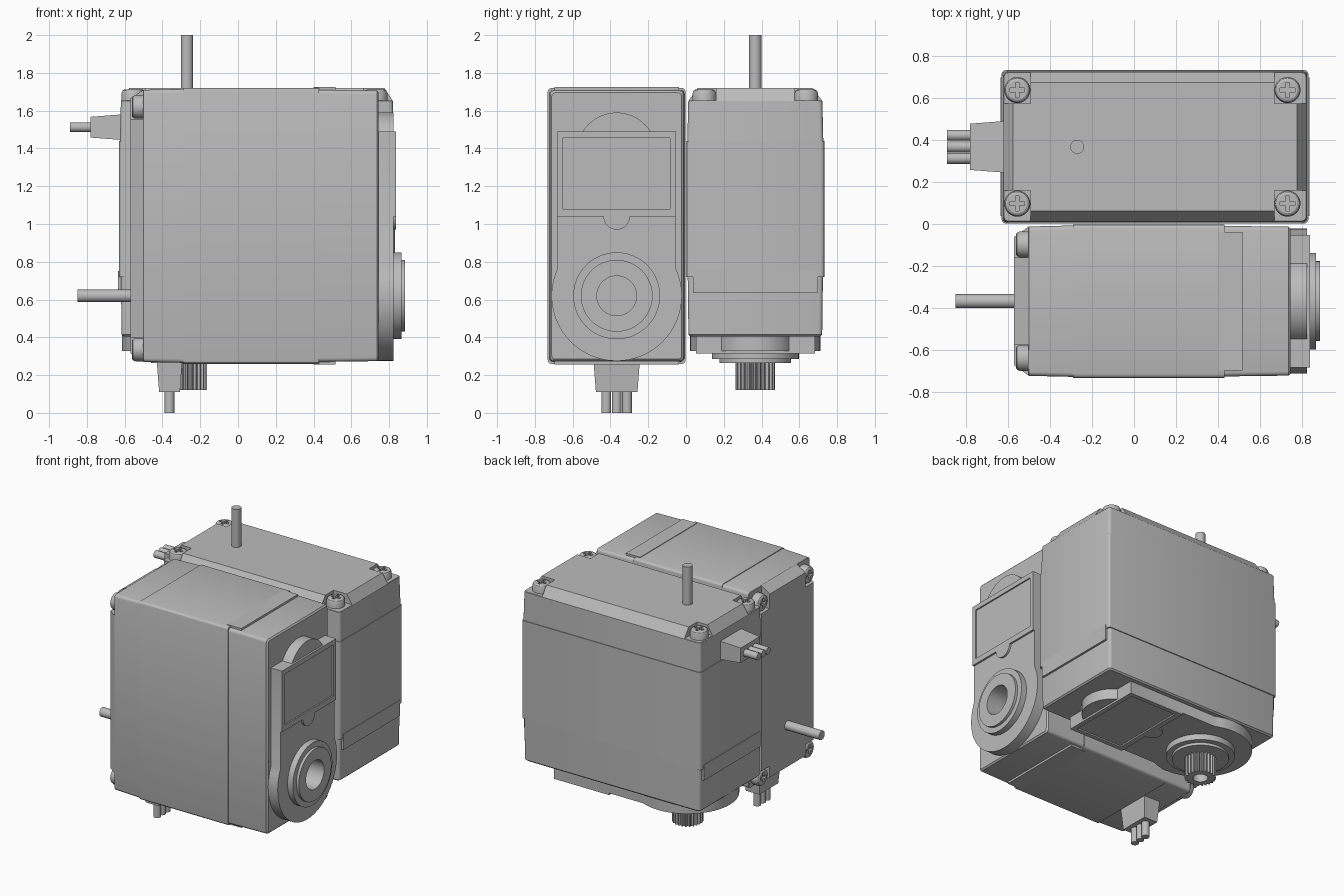
import bpy, bmesh
from math import cos, sin, pi
from mathutils import Matrix, Vector

cube = bpy.data.objects.get("Cube")
if cube:
    bpy.data.objects.remove(cube)

grey = bpy.data.materials.new("plain grey")
grey.use_nodes = True
colour = (0.5, 0.5, 0.5, 1)
grey.diffuse_color = colour
grey.node_tree.nodes["Principled BSDF"].inputs["Base Color"].default_value = colour

# Each servo is made in its own frame: x along the case, y across, z along the shaft.
SHAFT = 0.36


def circle(r, x, y, z, n=48):
    return [Vector((x + r * cos(2 * pi * i / n), y + r * sin(2 * pi * i / n), z)) for i in range(n)]


def rounded(x0, x1, half, z, r=0.02):
    """Rectangle with rounded corners at height z."""
    loop = []
    centres = ((x1 - r, half - r), (x0 + r, half - r), (x0 + r, r - half), (x1 - r, r - half))
    for q, (cx, cy) in enumerate(centres):
        for i in range(4):
            a = (q + i / 3) * pi / 2
            loop.append(Vector((cx + r * cos(a), cy + r * sin(a), z)))
    return loop


def rect(x0, x1, y0, y1, z):
    return [Vector((x0, y0, z)), Vector((x1, y0, z)), Vector((x1, y1, z)), Vector((x0, y1, z))]


def loft(name, frame, *loops):
    """Skin matching loops and close both ends."""
    bm = bmesh.new()
    rings = [[bm.verts.new(p) for p in loop] for loop in loops]
    for a, b in zip(rings, rings[1:]):
        for i in range(len(a)):
            j = (i + 1) % len(a)
            bm.faces.new((a[i], a[j], b[j], b[i]))
    bm.faces.new(rings[0])
    bm.faces.new(rings[-1])
    bmesh.ops.recalc_face_normals(bm, faces=bm.faces)
    mesh = bpy.data.meshes.new(name)
    bm.to_mesh(mesh)
    bm.free()
    mesh.materials.append(grey)
    obj = bpy.data.objects.new(name, mesh)
    bpy.context.collection.objects.link(obj)
    obj.matrix_world = frame
    return obj


def box(name, frame, x0, x1, y0, y1, z0, z1):
    return loft(name, frame, rect(x0, x1, y0, y1, z0), rect(x0, x1, y0, y1, z1))


def rod(name, frame, r, x, y, z0, z1, n=48):
    return loft(name, frame, circle(r, x, y, z0, n), circle(r, x, y, z1, n))


def cut(obj, *cutters):
    bpy.context.view_layer.update()
    bpy.context.view_layer.objects.active = obj
    for cutter in cutters:
        mod = obj.modifiers.new("cut", "BOOLEAN")
        mod.operation = "DIFFERENCE"
        mod.solver = "EXACT"
        mod.object = cutter
        bpy.ops.object.modifier_apply(modifier=mod.name)
    for cutter in cutters:
        bpy.data.objects.remove(cutter)


def servo(side, frame, splined):
    parts = []

    def keep(obj):
        parts.append(obj)
        return obj

    # Case: sloped rear cover, middle shell and front cover
    rear = keep(loft(side + "_rear_cover", frame, rounded(0.055, 1.405, 0.305, -0.57),
                     rounded(0.01, 1.45, 0.355, -0.5), rounded(0.005, 1.455, 0.36, -0.29)))
    keep(loft(side + "_middle_case", frame, rounded(0, 1.46, 0.365, -0.29),
              rounded(0, 1.46, 0.365, 0.43)))
    front = keep(loft(side + "_front_cover", frame, rounded(0.01, 1.45, 0.358, 0.43),
                      rounded(0.014, 1.446, 0.354, 0.735), rounded(0.024, 1.436, 0.344, 0.745)))
    keep(box(side + "_case_tongue", frame, -0.004, 1.464, -0.33, 0.33, 0.4, 0.515))

    # Corner pockets with cross-head screws
    pockets = []
    for x, sx in ((0.075, -1), (1.36, 1)):
        for y in (-0.27, 0.27):
            sy = 1 if y > 0 else -1
            xs = sorted((x - 0.063 * sx, x + 0.2 * sx))
            ys = sorted((y - 0.063 * sy, y + 0.2 * sy))
            pockets.append(box("pocket_cutter", frame, *xs, *ys, -0.7, -0.503))
            screw = keep(loft(side + "_screw", frame, circle(0.062, x, y, -0.48),
                              circle(0.062, x, y, -0.543), circle(0.056, x, y, -0.556),
                              circle(0.046, x, y, -0.562)))
            cut(screw,
                box("slot_cutter", frame, x - 0.035, x + 0.035, y - 0.009, y + 0.009, -0.6, -0.54),
                box("slot_cutter", frame, x - 0.009, x + 0.009, y - 0.035, y + 0.035, -0.6, -0.54))
    cut(rear, *pockets)

    # Rear pivot pin
    keep(rod(side + "_pivot_pin", frame, 0.033, SHAFT, 0, -0.85, -0.5))

    # Cable relief and three wires, turned to leave the short end
    turn = frame @ Matrix.Translation((0, 0, -0.3625)) @ Matrix.Rotation(-pi / 2, 4, "Y")
    keep(loft(side + "_cable_relief", turn, rect(-0.068, 0.068, -0.123, 0.123, -0.02),
              rect(-0.055, 0.055, -0.11, 0.11, 0.15)))
    for y in (-0.055, 0, 0.055):
        keep(rod(side + "_wire", turn, 0.026, 0, y, 0.13, 0.26, 24))

    # Gear plate: round shaft end, straight body, domed far end
    outline = []
    for i in range(41):
        a = pi / 2 - 0.42 + (pi + 0.84) * i / 40
        outline.append((SHAFT + 0.345 * cos(a), 0.345 * sin(a)))
    outline.append((1.23, -0.315))
    for i in range(21):
        a = -1.02 + 2.04 * i / 20
        outline.append((1.12 + 0.21 * cos(a), 0.21 * sin(a)))
    outline.append((1.23, 0.315))
    plate = keep(loft(side + "_gear_plate", frame, *[[Vector((x, y, z)) for x, y in outline]
                                                     for z in (0.73, 0.822)]))

    # Label frame with a recessed panel and a half-round tab
    label = keep(box(side + "_label_frame", frame, 0.78, 1.23, -0.315, 0.315, 0.8, 0.836))
    cut(label, box("panel_cutter", frame, 0.82, 1.195, -0.283, 0.283, 0.826, 0.9))
    tab = [Vector((0.78 - 0.07 * sin(pi * i / 16), 0.07 * cos(pi * i / 16), 0.8)) for i in range(17)]
    keep(loft(side + "_label_tab", frame, tab, [p + Vector((0, 0, 0.036)) for p in tab]))

    # Stepped output boss
    boss = keep(loft(side + "_output_boss", frame, circle(0.23, SHAFT, 0, 0.8),
                     circle(0.23, SHAFT, 0, 0.865), circle(0.19, SHAFT, 0, 0.865),
                     circle(0.19, SHAFT, 0, 0.885)))
    if splined:
        # Toothed shaft with a screw hole
        teeth = 24
        ring = []
        for i in range(teeth * 4):
            r = 0.105 if i % 4 < 2 else 0.09
            a = 2 * pi * i / (teeth * 4)
            ring.append(Vector((SHAFT + r * cos(a), r * sin(a), 0.87)))
        shaft = keep(loft(side + "_splined_shaft", frame, ring,
                          [p + Vector((0, 0, 0.16)) for p in ring]))
        cut(shaft, rod("hole_cutter", frame, 0.05, SHAFT, 0, 0.9, 1.2))
    else:
        # Open shaft bore
        for obj in (boss, plate, front):
            cut(obj, rod("bore_cutter", frame, 0.105, SHAFT, 0, 0.5, 1.2))

    bpy.ops.object.select_all(action="DESELECT")
    for obj in parts:
        obj.select_set(True)
    bpy.context.view_layer.objects.active = parts[0]
    bpy.ops.object.shade_smooth_by_angle(angle=pi / 6)


# Front servo faces left, back servo faces down
servo("front", Matrix(((0, 0, 1, 0), (0, -1, 0, -0.367), (1, 0, 0, 0.26), (0, 0, 0, 1))), False)
servo("back", Matrix(((1, 0, 0, -0.63), (0, -1, 0, 0.367), (0, 0, -1, 1.15), (0, 0, 0, 1))), True)
